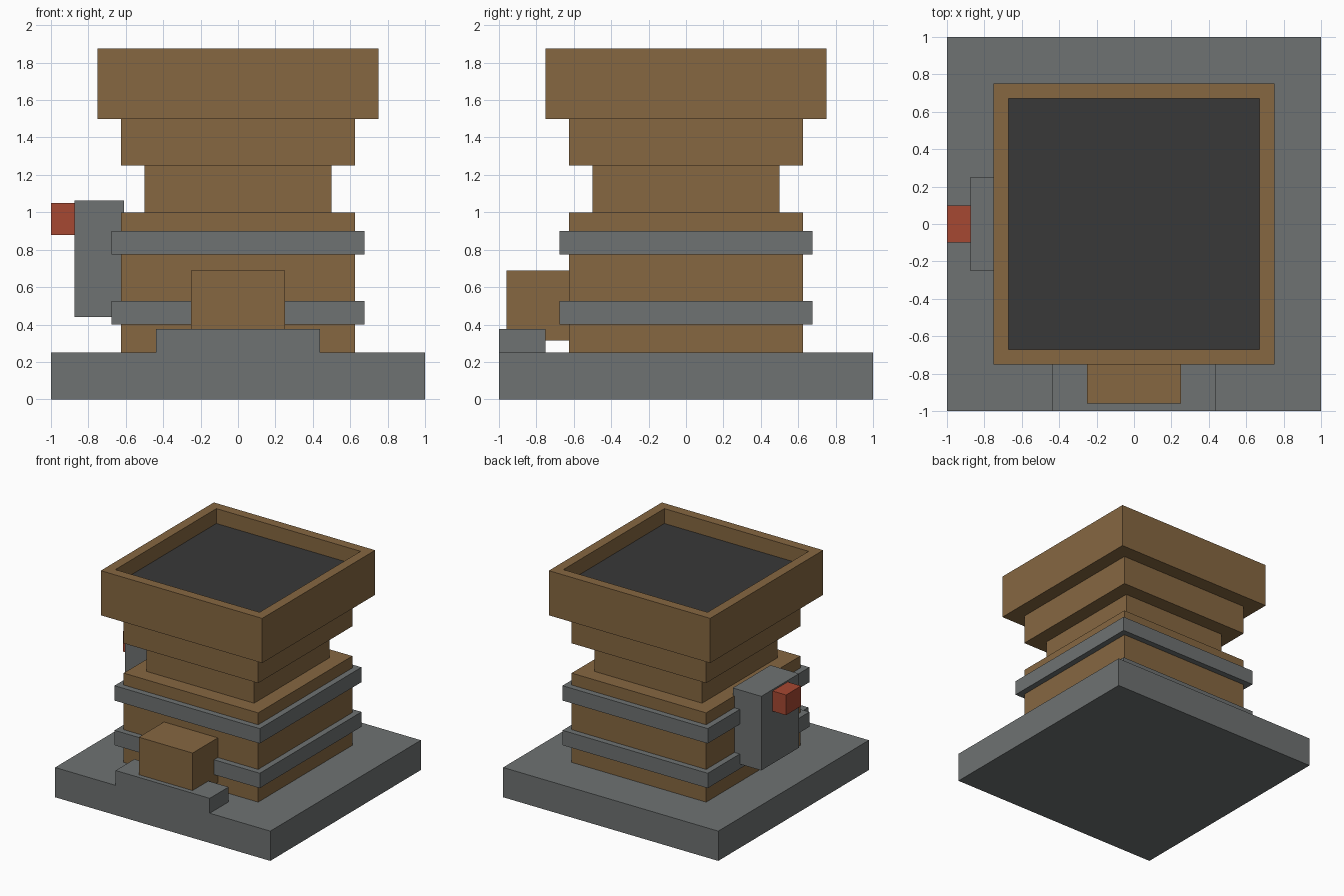
import bpy
import bmesh
from mathutils import Matrix, Vector

cube = bpy.data.objects.get("Cube")
if cube:
    bpy.data.objects.remove(cube, do_unlink=True)


def material(name, rgb):
    mat = bpy.data.materials.new(name)
    mat.use_nodes = True
    mat.diffuse_color = (*rgb, 1)
    mat.node_tree.nodes["Principled BSDF"].inputs["Base Color"].default_value = (*rgb, 1)
    return mat


BROWN = material("bronze brown", (0.238, 0.136, 0.053))
GREY = material("steel grey", (0.156, 0.168, 0.168))
DARK = material("dark charcoal", (0.040, 0.040, 0.040))
RED = material("signal red", (0.381, 0.065, 0.032))


def finish(bm, name, *mats):
    mesh = bpy.data.meshes.new(name)
    bm.normal_update()
    bm.to_mesh(mesh)
    bm.free()
    for mat in mats:
        mesh.materials.append(mat)
    obj = bpy.data.objects.new(name, mesh)
    bpy.context.collection.objects.link(obj)
    return obj


def box_mesh(x, y, z):
    """Box spanning the (low, high) pairs on each axis."""
    bm = bmesh.new()
    low, high = (Vector(corner) for corner in zip(x, y, z))
    place = Matrix.Translation((low + high) / 2) @ Matrix.Diagonal((*(high - low), 1))
    bmesh.ops.create_cube(bm, size=1, matrix=place)
    return bm


def box(name, x, y, z, mat):
    return finish(box_mesh(x, y, z), name, mat)


def square(name, half, z, mat):
    return box(name, (-half, half), (-half, half), z, mat)


# Base slab and stepped tower
square("base_slab", 1.0, (0, 0.25), GREY)
square("lower_body", 0.625, (0.25, 1.0), BROWN)
square("neck", 0.5, (1.0, 1.25), BROWN)
square("collar", 0.625, (1.25, 1.5), BROWN)

# Bands around the lower body
for name, bottom in (("lower_band", 0.4), ("upper_band", 0.775)):
    square(name, 0.675, (bottom, bottom + 0.125), GREY)

# Open hopper with a recessed dark floor
bm = box_mesh((-0.75, 0.75), (-0.75, 0.75), (1.5, 1.875))
bm.normal_update()
top = max(bm.faces, key=lambda f: f.normal.z)
bmesh.ops.inset_region(bm, faces=[top], thickness=0.1125)
pit = bmesh.ops.extrude_face_region(bm, geom=[top])["geom"]
bmesh.ops.delete(bm, geom=[top], context="FACES_ONLY") if top.is_valid else None
bmesh.ops.translate(bm, verts=[v for v in pit if isinstance(v, bmesh.types.BMVert)],
                    vec=(0, 0, -0.125))
for face in pit:
    if isinstance(face, bmesh.types.BMFace):
        face.material_index = 1
bmesh.ops.recalc_face_normals(bm, faces=bm.faces)
finish(bm, "hopper", BROWN, DARK)

# Front outlet and its tray
box("outlet", (-0.25, 0.25), (-0.96, -0.6), (0.315, 0.69), BROWN)
box("outlet_tray", (-0.4375, 0.4375), (-1.0, -0.75), (0.25, 0.375), GREY)

# Control box and red switch on the side
box("control_box", (-0.875, -0.61), (-0.25, 0.25), (0.44, 1.0625), GREY)
box("switch", (-1.0, -0.875), (-0.1, 0.1), (0.88, 1.05), RED)
